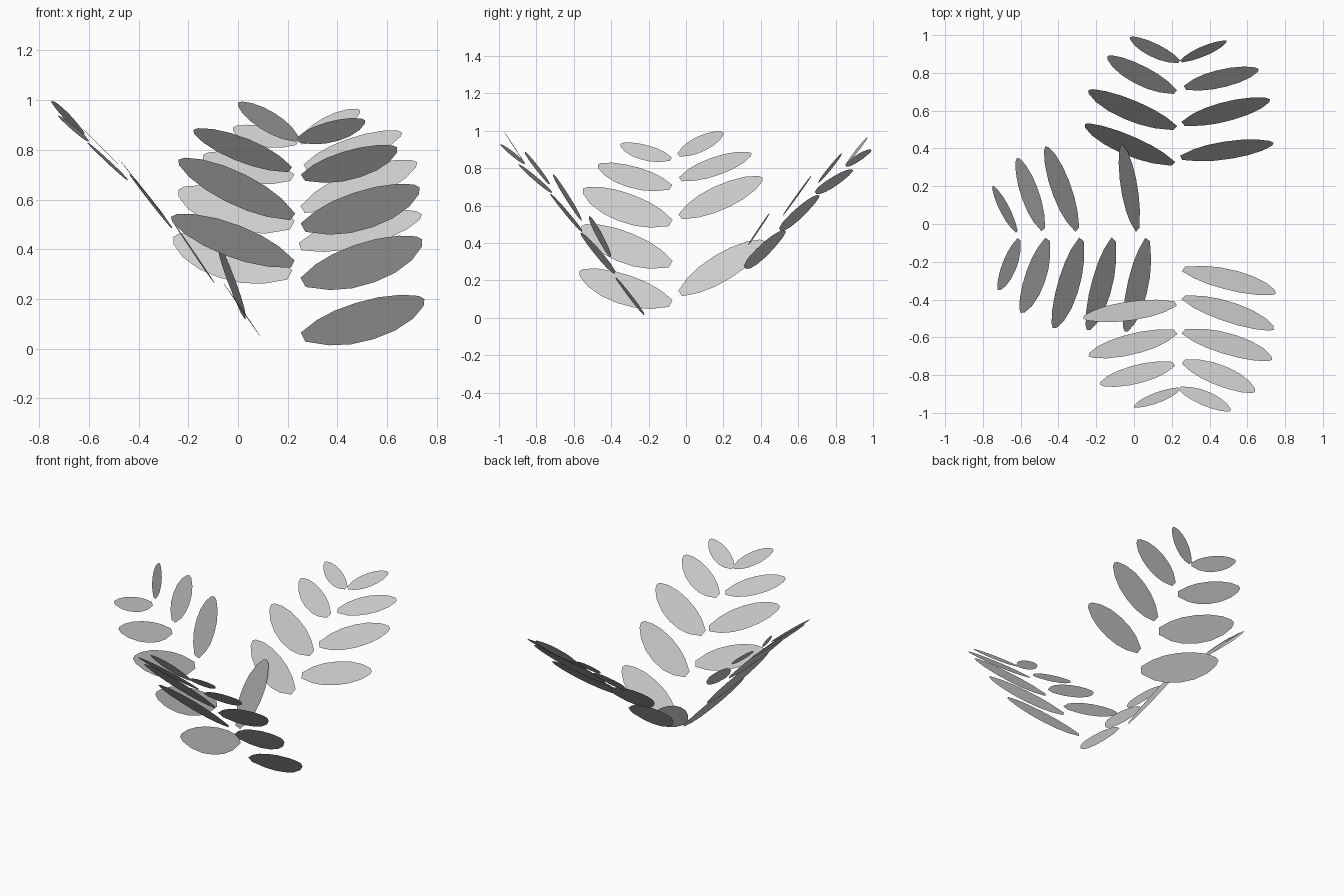
import bpy
import math
from mathutils import Vector

cube = bpy.data.objects.get("Cube")
if cube:
    bpy.data.objects.remove(cube, do_unlink=True)

# Single leaf colour
leaf_grey = bpy.data.materials.new("leaf_grey")
leaf_grey.use_nodes = True
tone = (0.6, 0.6, 0.6, 1)
leaf_grey.diffuse_color = tone
leaf_grey.node_tree.nodes["Principled BSDF"].inputs["Base Color"].default_value = tone

# Half outline of a leaf: (fraction along the midrib, fraction of half width)
HALF_OUTLINE = [(0, .25), (.16, .7), (.32, .93), (.5, 1), (.68, .92), (.85, .66), (.97, .28)]

# Steepness of the leaf blades in degrees, from the lowest pair to the top pair
STEEPNESS = {"left": [56, 57, 54, 46, 46], "right": [62, 54, 52, 46, 58]}

# Half widths above and below the midrib, relative to the leaf length
HALF_WIDTHS = {"left": (.145, .21), "right": (.155, .15)}


def build_leaf(name, base, tip, outward, steepness, half_widths):
    """Flat blade from base to tip, spread along the slope of its frond."""
    base, tip = Vector(base) / 100, Vector(tip) / 100
    midrib = tip - base
    angle = math.radians(steepness)
    slope = Vector(outward) * math.cos(angle) + Vector((0, 0, math.sin(angle)))
    across = (slope - slope.project(midrib)).normalized() * midrib.length
    above, below = half_widths
    points = [base + midrib * t + across * w * above for t, w in HALF_OUTLINE]
    points.append(tip)
    points += [base + midrib * t - across * w * below for t, w in reversed(HALF_OUTLINE)]
    # Keep the upper side of the blade as the face front
    if midrib.cross(across).z > 0:
        points.reverse()
    mesh = bpy.data.meshes.new(name)
    mesh.from_pydata(points, [], [list(range(len(points)))])
    mesh.materials.append(leaf_grey)
    mesh.update()
    leaf = bpy.data.objects.new(name, mesh)
    bpy.context.collection.objects.link(leaf)
    return leaf


def build_frond(name, outward, leaves):
    """Two rows of leaves, listed from the lowest pair upwards, None for a gap."""
    for side, row in leaves.items():
        for rank, ends in enumerate(row):
            if ends is None:
                continue
            base, tip = ends
            build_leaf(f"{name}_{side}_leaf_{rank + 1}", base, tip, outward,
                       STEEPNESS[side][rank], HALF_WIDTHS[side])


# Frond leaning to the front (leaf ends in hundredths)
build_frond("front_frond", (0, -1, 0), {
    "left": [
        ((26, -24, 5), (75, -37, 20)),
        ((26, -39, 27), (74, -56, 44)),
        ((26, -57, 49), (73, -72, 65)),
        ((26, -73, 69), (64, -89, 81)),
        ((24, -87, 84), (51, -99, 92)),
    ],
    "right": [
        None,
        ((22, -42, 34), (-27, -50, 53)),
        ((22, -57, 53), (-24, -70, 76)),
        ((21, -74, 72), (-18, -85, 88)),
        ((24, -87, 84), (0, -97, 99)),
    ],
})

# Frond leaning to the model's right
build_frond("right_frond", (-1, 0, 0), {
    "left": [
        ((7, -8, 8), (-5, -57, 25)),
        ((-11, -8, 29), (-25, -56, 49)),
        ((-28, -8, 51), (-43, -55, 69)),
        ((-46, -8, 70), (-60, -47, 82)),
        ((-61, -8, 85), (-72, -35, 93)),
    ],
    "right": [
        ((2, -3, 13), (-7, 42, 41)),
        None,
        ((-30, -3, 54), (-47, 41, 75)),
        ((-48, -3, 74), (-62, 35, 88)),
        ((-62, -4, 87), (-75, 20, 99)),
    ],
})

# Frond leaning to the back
build_frond("back_frond", (0, 1, 0), {
    "left": [
        None,
        ((21, 32, 30), (-26, 53, 45)),
        ((22, 51, 50), (-24, 71, 64)),
        ((22, 70, 69), (-14, 89, 78)),
        ((24, 86, 83), (-2, 99, 89)),
    ],
    "right": [
        None,
        ((25, 35, 41), (74, 43, 54)),
        ((26, 53, 56), (72, 66, 75)),
        ((27, 72, 73), (66, 82, 87)),
        ((25, 86, 83), (49, 97, 96)),
    ],
})
